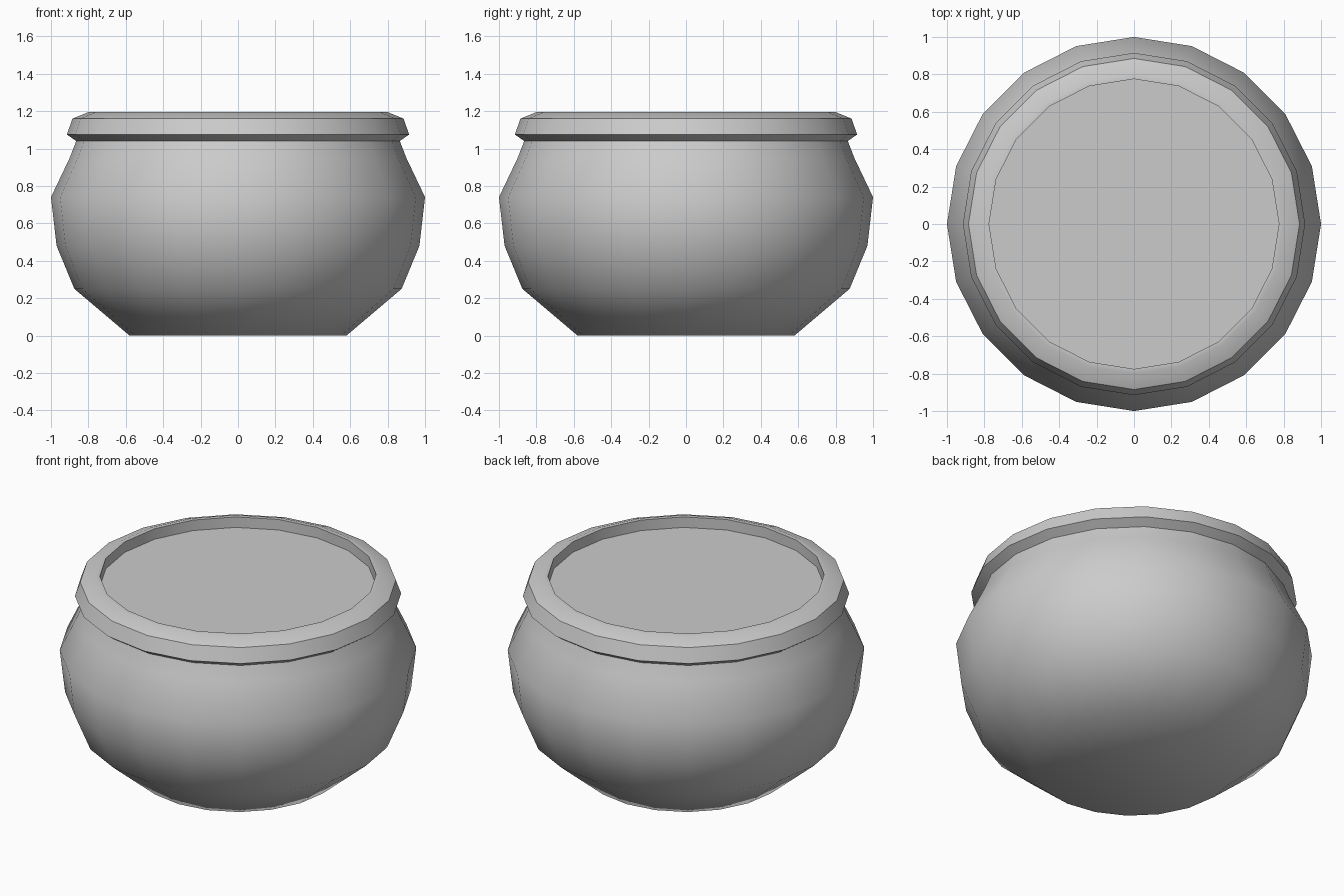
import bpy, bmesh
from math import cos, sin, pi, radians

if "Cube" in bpy.data.objects:
    bpy.data.objects.remove(bpy.data.objects["Cube"])

SIDES = 20


def lathe(name, profile, cap_start=False, cap_end=False):
    """Spin (radius, z) points listed from the bottom outside upward and inward."""
    bm = bmesh.new()
    rings = [[bm.verts.new((r * cos(2 * pi * i / SIDES), r * sin(2 * pi * i / SIDES), z))
              for i in range(SIDES)] for r, z in profile]
    for a, b in zip(rings, rings[1:]):
        for i in range(SIDES):
            j = (i + 1) % SIDES
            bm.faces.new((a[i], a[j], b[j], b[i]))
    if cap_start:
        bm.faces.new(rings[0][::-1])
    if cap_end:
        bm.faces.new(rings[-1])
    mesh = bpy.data.meshes.new(name)
    bm.to_mesh(mesh)
    bm.free()
    obj = bpy.data.objects.new(name, mesh)
    bpy.context.collection.objects.link(obj)
    bpy.ops.object.select_all(action='DESELECT')
    obj.select_set(True)
    bpy.context.view_layer.objects.active = obj
    bpy.ops.object.shade_smooth_by_angle(angle=radians(45))
    return obj


# Round belly with a flat base
lathe("pot_body", [(0.58, 0.0), (0.875, 0.25), (0.97, 0.48), (1.0, 0.74),
                   (0.90, 0.95), (0.865, 1.04)], cap_start=True)

# Flared lip, rolling over to a short inner wall
lathe("pot_rim", [(0.865, 1.04), (0.915, 1.075), (0.885, 1.16),
                  (0.80, 1.195), (0.775, 1.195), (0.775, 1.13)])

# Flat surface of the contents just below the lip
lathe("contents_surface", [(0.775, 1.13)], cap_end=True)
